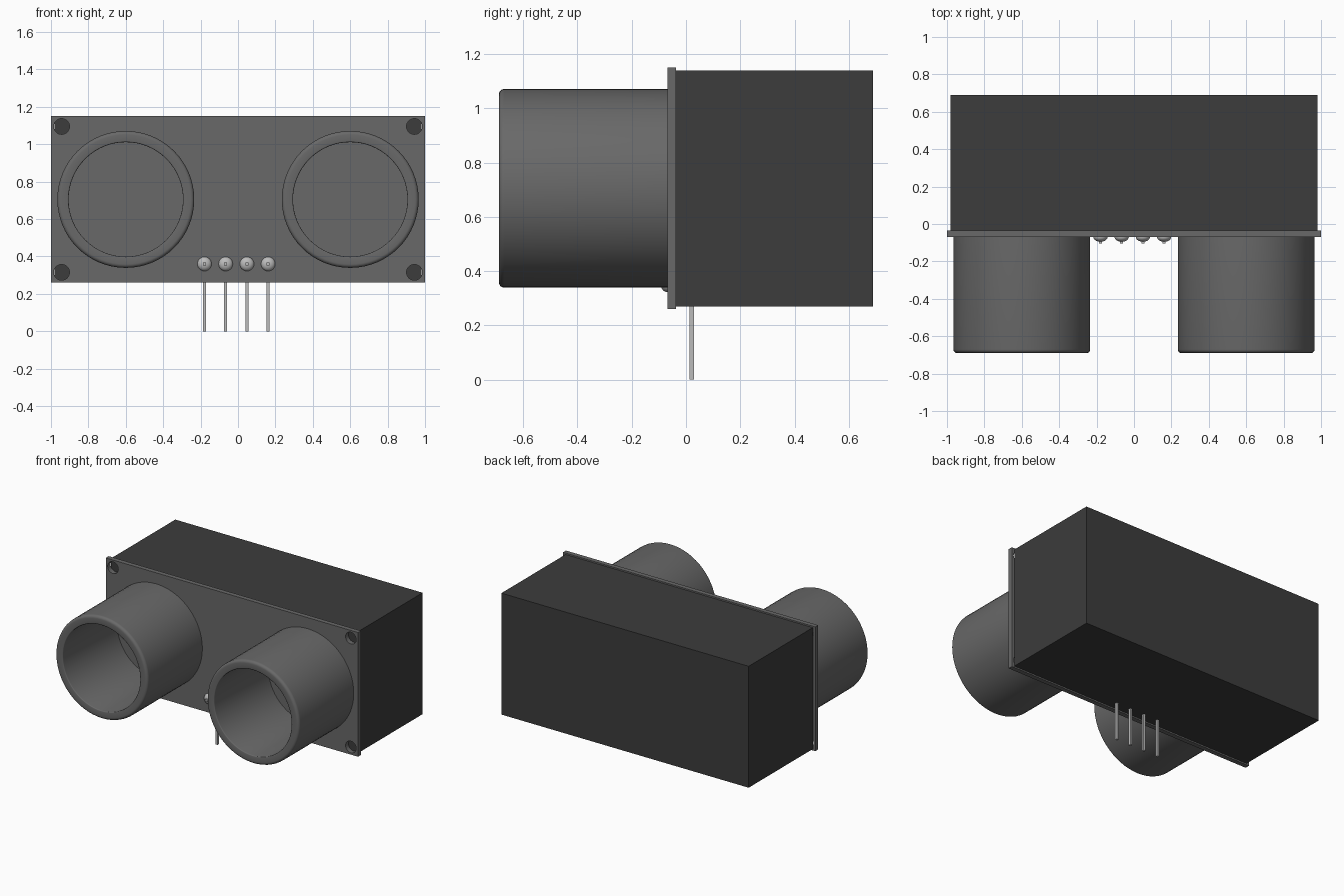
import bpy, bmesh, math
from mathutils import Matrix

if "Cube" in bpy.data.objects:
    bpy.data.objects.remove(bpy.data.objects["Cube"])


def material(name, v):
    m = bpy.data.materials.new(name)
    m.diffuse_color = (v, v, v, 1)
    m.use_nodes = True
    m.node_tree.nodes["Principled BSDF"].inputs["Base Color"].default_value = m.diffuse_color
    return m


DARK = material("dark_grey", 0.045)
MID = material("mid_grey", 0.14)
METAL = material("light_metal", 0.5)


def finish(name, bm, mat, smooth=False):
    bmesh.ops.remove_doubles(bm, verts=bm.verts, dist=1e-5)
    bmesh.ops.recalc_face_normals(bm, faces=bm.faces)
    me = bpy.data.meshes.new(name)
    bm.to_mesh(me)
    bm.free()
    me.materials.append(mat)
    ob = bpy.data.objects.new(name, me)
    bpy.context.collection.objects.link(ob)
    if smooth:
        bpy.ops.object.select_all(action='DESELECT')
        ob.select_set(True)
        bpy.context.view_layer.objects.active = ob
        bpy.ops.object.shade_smooth_by_angle(angle=math.radians(35))
    return ob


def box(name, lo, hi, mat):
    bm = bmesh.new()
    size = [b - a for a, b in zip(lo, hi)]
    mid = [(a + b) / 2 for a, b in zip(lo, hi)]
    bmesh.ops.create_cube(bm, size=1, matrix=Matrix.Translation(mid) @ Matrix.Diagonal((*size, 1)))
    return finish(name, bm, mat)


def lathe(name, profile, x, z, steps, mat):
    """Spin (radius, y) points about the y axis through (x, z)."""
    bm = bmesh.new()
    vs = [bm.verts.new((x + r, y, z)) for r, y in profile]
    es = [bm.edges.new(p) for p in zip(vs, vs[1:])]
    bmesh.ops.spin(bm, geom=vs + es, cent=(x, 0, z), axis=(0, 1, 0),
                   angle=2 * math.pi, steps=steps)
    return finish(name, bm, mat, True)


def arc(cr, cy, rad, a0, a1, n):
    return [(cr + rad * math.cos(math.radians(a0 + (a1 - a0) * i / n)),
             cy + rad * math.sin(math.radians(a0 + (a1 - a0) * i / n))) for i in range(n + 1)]


FRONT, BACK = -0.069, -0.036

# Circuit board with four corner holes
board = box("circuit_board", (-1, FRONT, 0.26), (1, BACK, 1.15), MID)
for sx in (-1, 1):
    for z in (0.315, 1.095):
        bm = bmesh.new()
        bmesh.ops.create_cone(bm, cap_ends=True, segments=32, radius1=0.042, radius2=0.042, depth=0.3,
                              matrix=Matrix.Translation((sx * 0.943, FRONT, z)) @ Matrix.Rotation(math.pi / 2, 4, 'X'))
        cutter = finish("hole_cutter", bm, DARK)
        cutter.hide_render = True
        cutter.hide_set(True)
        mod = board.modifiers.new("hole", 'BOOLEAN')
        mod.object = cutter
        mod.operation = 'DIFFERENCE'
        mod.solver = 'EXACT'

# Rear housing block
box("rear_housing", (-0.98, BACK, 0.27), (0.98, 0.69, 1.14), DARK)

# Hollow transducer barrels with a rounded front lip
barrel = ([(0.366, FRONT)] + arc(0.346, -0.67, 0.02, 0, -90, 6)
          + arc(0.312, -0.684, 0.006, -90, -180, 3) + [(0.306, -0.075), (0, -0.075)])
for side, sx in (("left", -1), ("right", 1)):
    lathe(side + "_transducer", barrel, sx * 0.6, 0.705, 64, MID)

# Bent header pins with solder domes
h = 0.008
PIN_Y, PIN_Z = 0.021, 0.36
outline = [(-0.105, PIN_Z - h), (PIN_Y - h, PIN_Z - h), (PIN_Y - h, 0),
           (PIN_Y + h, 0), (PIN_Y + h, PIN_Z + h), (-0.105, PIN_Z + h)]
for i in range(4):
    x = -0.009 + (i - 1.5) * 0.1135
    bm = bmesh.new()
    face = bm.faces.new([bm.verts.new((x - h, y, z)) for y, z in outline])
    ext = bmesh.ops.extrude_face_region(bm, geom=[face], use_keep_orig=True)
    bmesh.ops.translate(bm, vec=(2 * h, 0, 0),
                        verts=[v for v in ext["geom"] if isinstance(v, bmesh.types.BMVert)])
    finish(f"header_pin_{i + 1}", bm, METAL)
    dome = [(0.038 * math.cos(a), FRONT - 0.026 * math.sin(a))
            for a in (math.pi / 2 * k / 7 for k in range(8))]
    lathe(f"solder_dome_{i + 1}", dome, x, PIN_Z, 24, METAL)
